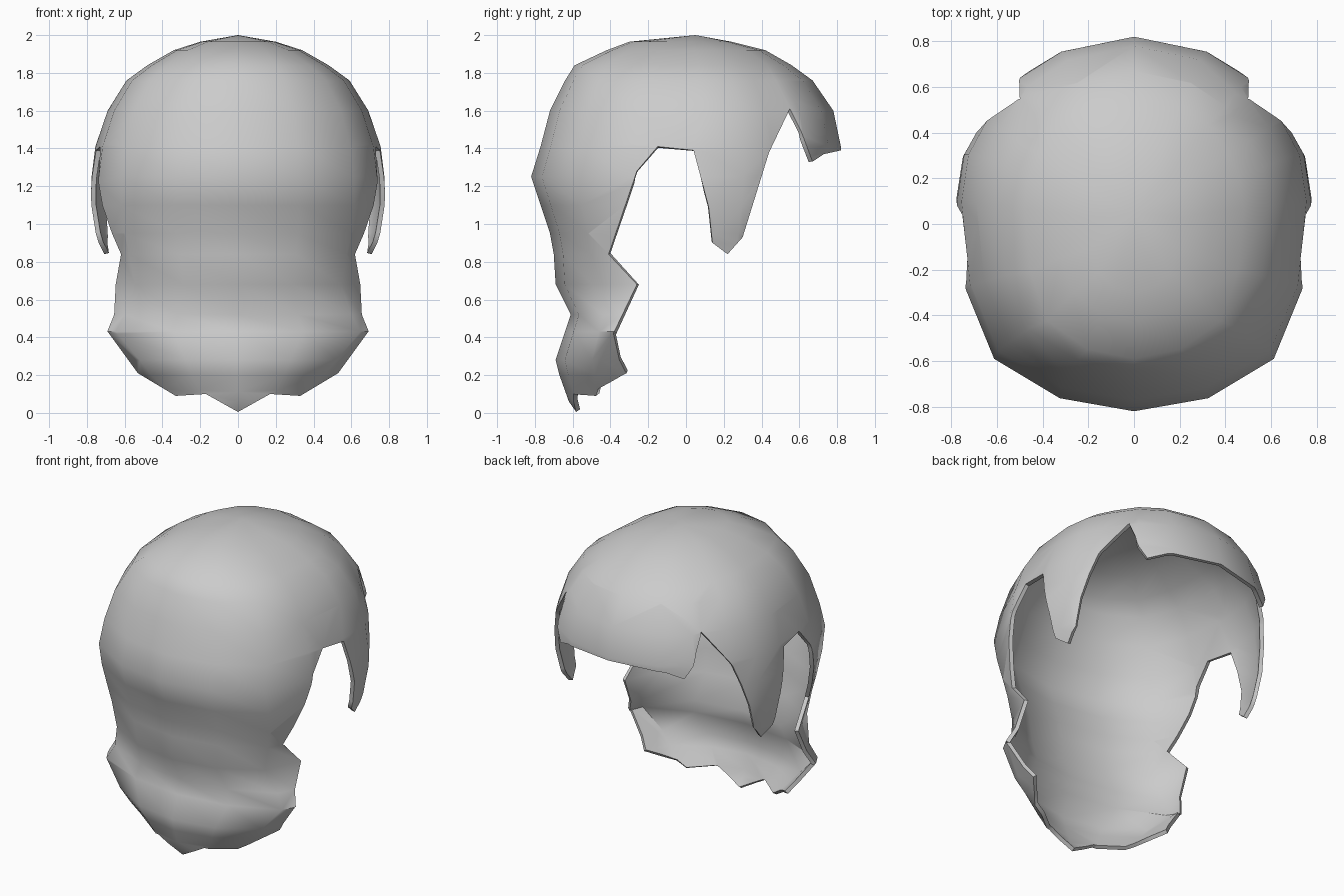
import bpy, bmesh, math
from mathutils import Vector

if "Cube" in bpy.data.objects:
    bpy.data.objects.remove(bpy.data.objects["Cube"])

grey = bpy.data.materials.new("hair_grey")
grey.use_nodes = True
grey.diffuse_color = (0.6, 0.6, 0.6, 1)
grey.node_tree.nodes["Principled BSDF"].inputs["Base Color"].default_value = (0.6, 0.6, 0.6, 1)


def inside(a, b, polygon):
    """Even-odd test of a flat point against an outline."""
    result = False
    for (a1, b1), (a2, b2) in zip(polygon, polygon[1:] + polygon[:1]):
        if (b1 > b) != (b2 > b) and a < a1 + (b - b1) * (a2 - a1) / (b2 - b1):
            result = not result
    return result


def trim(bm, polygon, axis):
    """Split the surface along an outline drawn in (axis, z), keep the inside."""
    for (a1, b1), (a2, b2) in zip(polygon, polygon[1:] + polygon[:1]):
        point, normal = Vector((0, 0, b1)), Vector((0, 0, a2 - a1))
        point[axis], normal[axis] = a1, b1 - b2
        near = []
        for face in bm.faces:
            a = [v.co[axis] for v in face.verts]
            b = [v.co.z for v in face.verts]
            if (min(a) <= max(a1, a2) and max(a) >= min(a1, a2)
                    and min(b) <= max(b1, b2) and max(b) >= min(b1, b2)):
                near.append(face)
        if near:
            edges = list({e for f in near for e in f.edges})
            verts = list({v for f in near for v in f.verts})
            bmesh.ops.bisect_plane(bm, geom=verts + edges + near, dist=1e-5,
                                   plane_co=point, plane_no=normal.normalized())
    outside = []
    for face in bm.faces:
        centre = face.calc_center_median()
        if not inside(centre[axis], centre.z, polygon):
            outside.append(face)
    bmesh.ops.delete(bm, geom=outside, context="FACES")


# Head outline, nape to forehead, as fractions of half width and depth
half = [(0, -1), (.42, -.93), (.79, -.72), (.95, -.35), (1, .12),
        (.96, .37), (.86, .54), (.68, .77), (.42, .92), (0, 1)]
outline = half + [(-u, v) for u, v in half[-2:0:-1]]

# Levels: height, half width, depth behind, depth in front
levels = [(1.965, .2, .3, .24), (1.92, .34, .42, .42), (1.84, .48, .59, .56),
          (1.76, .59, .64, .67), (1.6, .69, .72, .78), (1.41, .755, .77, .82),
          (1.25, .775, .82, .82), (1.1, .78, .77, .8), (.95, .76, .72, .75),
          (.84, .73, .7, .7), (.68, .69, .69, .69), (.52, .76, .61, .65),
          (.43, .82, .64, .65), (.28, .66, .69, .65), (.2, .58, .67, .6),
          (.06, .42, .62, .6), (-.04, .38, .55, .5)]

# Hair shell lofted through the levels
bm = bmesh.new()
crown = bm.verts.new((0, .05, 2))
rings = [[bm.verts.new((u * w, v * (back if v < 0 else front), z)) for u, v in outline]
         for z, w, back, front in levels]
n = len(outline)
for i in range(n):
    j = (i + 1) % n
    bm.faces.new((crown, rings[0][i], rings[0][j]))
    for top, low in zip(rings, rings[1:]):
        bm.faces.new((top[i], low[i], low[j], top[j]))

# Side hem: nape, face opening, sideburn, notch and fringe
side_hem = [(-1, -.2), (-.45, -.2), (-.4, .1), (-.29, .21), (-.38, .43), (-.26, .68),
            (-.41, .84), (-.26, 1.28), (-.15, 1.41), (.04, 1.39), (.12, 1.09),
            (.14, .9), (.22, .84), (.3, .93), (.44, 1.38), (.55, 1.61),
            (.61, 1.49), (.67, 1.33), (.73, 1.37), (1, 1.43), (1, 2.2), (-1, 2.2)]
trim(bm, side_hem, 1)

# Nape hem: zigzag locks along the bottom
right_hem = [(0, .005), (.17, .1), (.33, .09), (.53, .21), (.69, .43), (1, .5), (1, 2.2)]
nape_hem = right_hem + [(-x, z) for x, z in right_hem[:0:-1]]
trim(bm, nape_hem, 0)

mesh = bpy.data.meshes.new("hair")
bm.to_mesh(mesh)
bm.free()
mesh.materials.append(grey)
hair = bpy.data.objects.new("hair", mesh)
bpy.context.collection.objects.link(hair)

# Give the shell thickness and smooth shading
bpy.ops.object.select_all(action="DESELECT")
bpy.context.view_layer.objects.active = hair
hair.select_set(True)
shell = hair.modifiers.new("thickness", "SOLIDIFY")
shell.thickness = .025
shell.offset = -1
bpy.ops.object.modifier_apply(modifier=shell.name)
bpy.ops.object.shade_smooth_by_angle(angle=math.radians(50))
